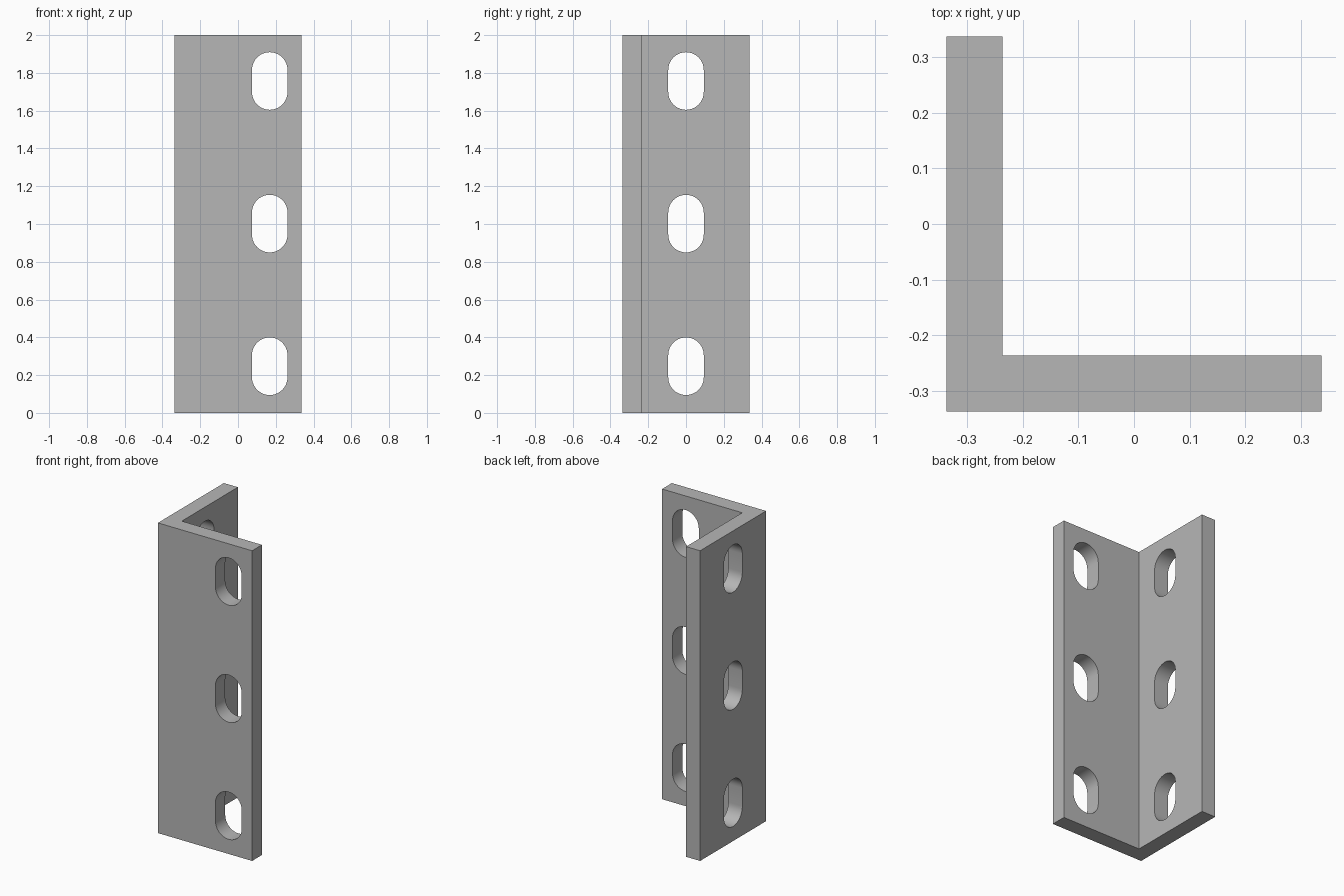
import bpy, bmesh
from math import pi, cos, sin
from mathutils import Matrix

cube = bpy.data.objects.get("Cube")
if cube:
    bpy.data.objects.remove(cube, do_unlink=True)

HALF, THICK, HEIGHT = 0.336, 0.1, 2.0
SLOT_R, SLOT_STRAIGHT = 0.094, 0.117
SLOT_HEIGHTS = (0.247, 1.002, 1.757)

# Plain grey metal
grey = bpy.data.materials.new("grey metal")
grey.use_nodes = True
colour = (0.47, 0.47, 0.47, 1)
grey.diffuse_color = colour
grey.node_tree.nodes["Principled BSDF"].inputs["Base Color"].default_value = colour


def prism(name, outline, depth):
    """Extrude a closed 2D outline upwards from z = 0."""
    bm = bmesh.new()
    face = bm.faces.new([bm.verts.new((x, y, 0)) for x, y in outline])
    top = bmesh.ops.extrude_face_region(bm, geom=[face])["geom"]
    bmesh.ops.translate(bm, vec=(0, 0, depth),
                        verts=[v for v in top if isinstance(v, bmesh.types.BMVert)])
    bmesh.ops.recalc_face_normals(bm, faces=bm.faces)
    mesh = bpy.data.meshes.new(name)
    bm.to_mesh(mesh)
    bm.free()
    mesh.materials.append(grey)
    obj = bpy.data.objects.new(name, mesh)
    bpy.context.collection.objects.link(obj)
    return obj


def slot_outline(steps=20):
    """Upright stadium shape, one half circle at each end."""
    points = []
    for end, start in ((1, 0), (-1, pi)):
        for i in range(steps + 1):
            a = start + pi * i / steps
            points.append((SLOT_R * cos(a), end * SLOT_STRAIGHT / 2 + SLOT_R * sin(a)))
    return points


# L-shaped bracket body
inner = THICK - HALF
bracket = prism("angle_bracket", [(-HALF, -HALF), (HALF, -HALF), (HALF, inner),
                                  (inner, inner), (inner, HALF), (-HALF, HALF)], HEIGHT)

# Slots through both flanges
stand = Matrix.Rotation(pi / 2, 4, "X")
turn = Matrix.Rotation(pi / 2, 4, "Z")
cutters = []
for z in SLOT_HEIGHTS:
    for name, place in (
            ("front_slot_cutter", Matrix.Translation((HALF / 2, inner + THICK / 2, z)) @ stand),
            ("side_slot_cutter", Matrix.Translation((-HALF - THICK / 2, 0, z)) @ turn @ stand)):
        cutter = prism(name, slot_outline(), THICK * 2)
        cutter.data.transform(place)
        cutter.hide_render = True
        cutters.append(cutter)
        cut = bracket.modifiers.new("slot", "BOOLEAN")
        cut.operation, cut.solver, cut.object = "DIFFERENCE", "EXACT", cutter

# Apply the cuts and drop the cutters
bpy.context.view_layer.update()
evaluated = bracket.evaluated_get(bpy.context.evaluated_depsgraph_get())
cut_mesh = bpy.data.meshes.new_from_object(evaluated)
bracket.modifiers.clear()
bracket.data = cut_mesh
for cutter in cutters:
    bpy.data.objects.remove(cutter, do_unlink=True)

# Smooth slot ends, crisp edges
bpy.ops.object.select_all(action="DESELECT")
bracket.select_set(True)
bpy.context.view_layer.objects.active = bracket
bpy.ops.object.shade_smooth_by_angle(angle=pi / 6)
